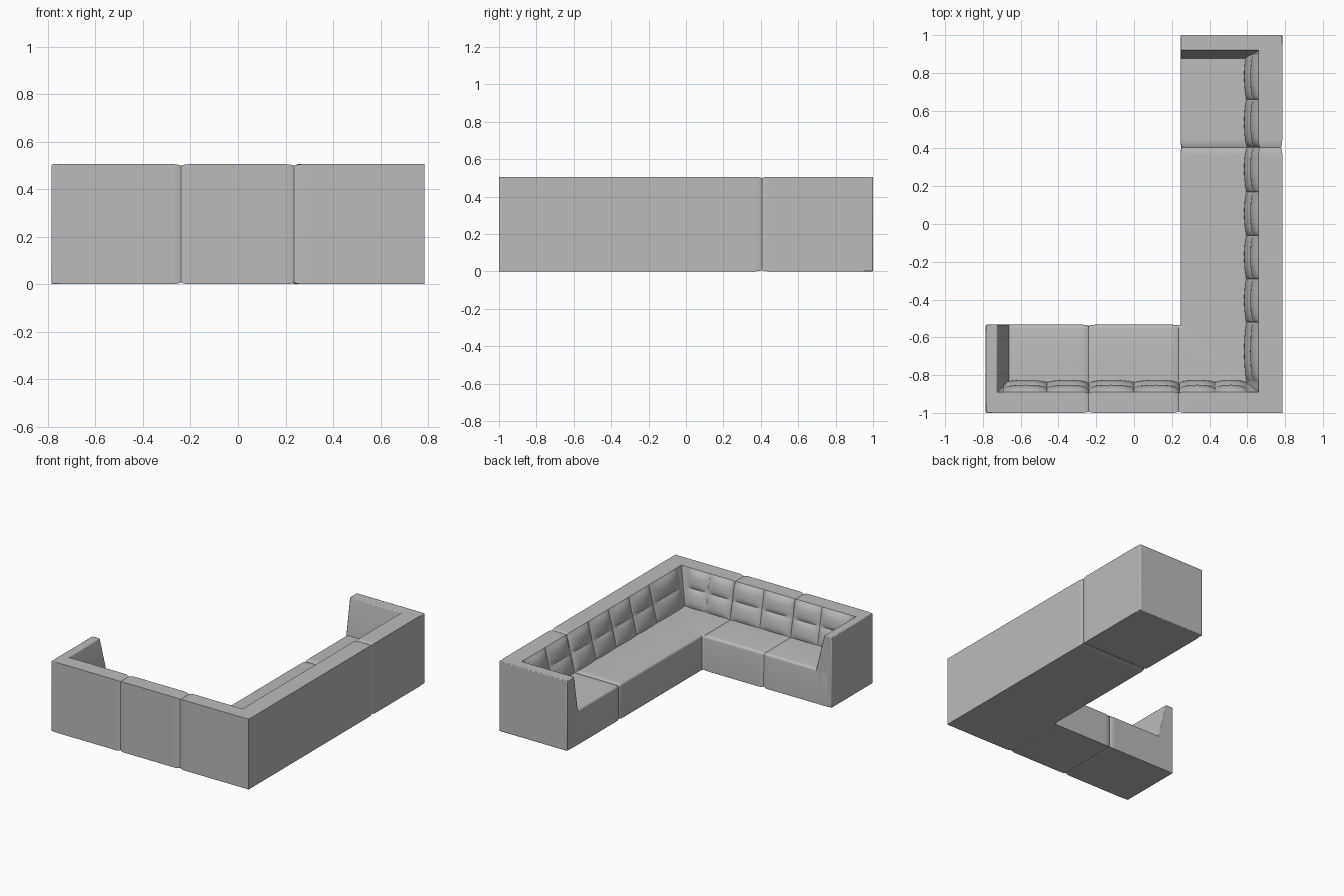
import bpy, bmesh, math

cube = bpy.data.objects.get("Cube")
if cube:
    bpy.data.objects.remove(cube)

fabric = bpy.data.materials.new("grey fabric")
fabric.use_nodes = True
fabric.diffuse_color = (0.5, 0.5, 0.5, 1)
fabric.node_tree.nodes["Principled BSDF"].inputs["Base Color"].default_value = (0.5, 0.5, 0.5, 1)

X, Y, TOP, SEAT = 0.785, 1.0, 0.505, 0.25   # half extents, wall and seat heights
ROWS = 16                                   # points down the tufted backrest


def finish(name, bm, angle=35):
    bmesh.ops.remove_doubles(bm, verts=bm.verts, dist=0.0003)
    bmesh.ops.recalc_face_normals(bm, faces=bm.faces)
    mesh = bpy.data.meshes.new(name)
    bm.to_mesh(mesh)
    bm.free()
    obj = bpy.data.objects.new(name, mesh)
    bpy.context.collection.objects.link(obj)
    mesh.materials.append(fabric)
    bpy.ops.object.select_all(action='DESELECT')
    obj.select_set(True)
    bpy.context.view_layer.objects.active = obj
    bpy.ops.object.shade_smooth_by_angle(angle=math.radians(angle))
    return obj


def profile(crest, foot, depth):
    """Closed cross-section (distance from outer wall, height, backrest fraction)."""
    pts = [(0, 0, None), (0, TOP, None)]
    for i in range(ROWS + 1):
        v = i / ROWS
        pts.append((crest + (foot - crest) * v, TOP + (SEAT - TOP) * v, v))
    r = 0.018
    for i in range(5):                      # rounded seat edge
        a = math.pi / 2 * (1 - i / 4)
        pts.append((depth - r + r * math.cos(a), SEAT - r + r * math.sin(a), None))
    pts.append((depth, 0, None))
    return pts


def inward(pts, i):
    """Corner-aware direction into the cross-section."""
    a, b, c = pts[i - 1], pts[i], pts[(i + 1) % len(pts)]
    n = [0, 0]
    for p, q in ((a, b), (b, c)):
        l = math.hypot(q[0] - p[0], q[1] - p[1]) or 1
        n[0] += (q[1] - p[1]) / l
        n[1] -= (q[0] - p[0]) / l
    l = math.hypot(*n) or 1
    return n[0] / l, n[1] / l


def tuft(s, v, cells):
    """Cushion bulge at position s along the wall and fraction v down it."""
    for a, b in zip(cells, cells[1:]):
        if a < s < b:
            across = math.sin(math.pi * (s - a) / (b - a)) ** 0.55
            down = 0.3 + 0.7 * abs(math.sin(2 * math.pi * v)) ** 0.5
            return 0.022 * across * down * min(1, v * 8 + 0.2)
    return 0


def stations(start, end, cells):
    marks = sorted({start, end} | {c for c in cells if start < c < end})
    out = [start]
    for a, b in zip(marks, marks[1:]):
        out += [a + (b - a) * (1 - math.cos(math.pi * k / 16)) / 2 for k in range(1, 17)]
    return out


def add_run(bm, pts, mitre, start, turn, cells, seams, place):
    """Sweep a cross-section from the arm to the inside corner, then on to the mitre."""
    path = [(s, 0) for s in stations(start, turn, list(cells) + seams)]
    path += [(turn, k / 40) for k in range(1, 41)]
    rings = []
    for base, t in path:
        ring = []
        for i, (d, z, v) in enumerate(pts):
            s = base + (mitre[i] - base) * t
            groove = sum(0.009 * max(0, 1 - abs(s - m) / 0.035) ** 2 for m in seams)
            groove *= min(1, abs(mitre[i] - s) / 0.03)
            n = inward(pts, i)
            bulge = 0 if v is None else tuft(s, v, cells)
            ring.append(bm.verts.new(place(s, d + n[0] * groove + bulge, z + n[1] * groove)))
        rings.append(ring)
    bm.faces.new(rings[0])
    for a, b in zip(rings, rings[1:]):
        for i in range(len(a)):
            j = (i + 1) % len(a)
            bm.faces.new((a[i], a[j], b[j], b[i]))


# Sofa body: two mitred runs meeting in a corner
front = profile(0.11, 0.162, 0.467)
side = profile(0.125, 0.19, 0.54)
body = bmesh.new()
add_run(body, front, [X - p[0] for p in side], -0.75, X - 0.54,
        [-0.69, -0.46, -0.24, 0, 0.24, 0.43, 0.595], [-0.24, 0.236],
        lambda s, d, z: (s, d - Y, z))
# The side run is measured back from its far end so positions rise toward the corner
add_run(body, side, [Y - p[0] for p in front], -0.95, Y - 0.467,
        [-0.9, -0.66, -0.41, -0.17, 0.06, 0.29, 0.52, 0.83], [-0.405],
        lambda s, d, z: (X - d, -s, z))
finish("sofa_body", body)


def add_arm(name, crest, foot, depth, place):
    """Wedge arm with a sloping inner face."""
    outline = [(0, 0), (0, TOP), (crest, TOP), (foot, SEAT - 0.01), (foot, 0)]
    bm = bmesh.new()
    ends = [[bm.verts.new(place(a, d, z)) for a, z in outline] for d in (0, depth)]
    for ring in ends:
        bm.faces.new(ring)
    for i in range(len(outline)):
        j = (i + 1) % len(outline)
        bm.faces.new((ends[0][i], ends[0][j], ends[1][j], ends[1][i]))
    bmesh.ops.recalc_face_normals(bm, faces=bm.faces)
    arm = finish(name, bm)
    bevel = arm.modifiers.new("soft edges", 'BEVEL')
    bevel.width, bevel.segments = 0.005, 2


add_arm("right_arm", 0.06, 0.125, 0.467, lambda a, d, z: (a - X, d - Y, z))
add_arm("left_arm", 0.08, 0.125, 0.54, lambda a, d, z: (X - d, Y - a, z))
